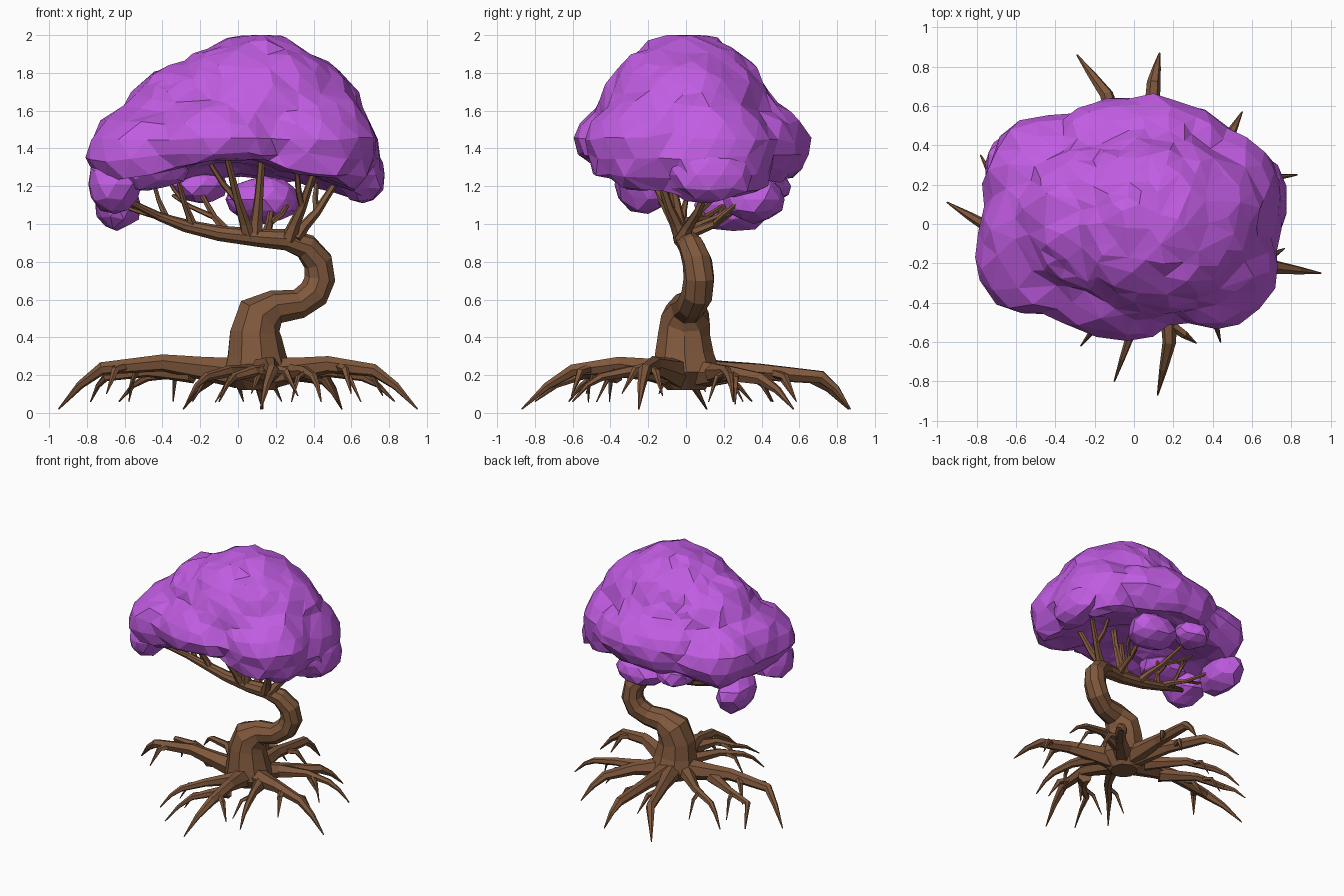
import bpy, bmesh, math, random
from mathutils import Vector, noise

random.seed(4)


def material(name, rgb):
    m = bpy.data.materials.new(name)
    m.diffuse_color = (*rgb, 1)
    return m


BARK = material("brown bark", (0.215, 0.098, 0.046))
LEAF = material("purple leaves", (0.53, 0.108, 0.76))


def finish(bm, name, mat):
    bmesh.ops.recalc_face_normals(bm, faces=bm.faces)
    me = bpy.data.meshes.new(name)
    bm.to_mesh(me)
    bm.free()
    me.materials.append(mat)
    ob = bpy.data.objects.new(name, me)
    bpy.context.collection.objects.link(ob)
    return ob


def tube(bm, path, sides):
    """Tapered faceted tube through (x, y, z, radius) points."""
    pts = [Vector(p[:3]) for p in path]
    rings, side = [], None
    for i, p in enumerate(pts):
        t = (pts[min(i + 1, len(pts) - 1)] - pts[max(i - 1, 0)]).normalized()
        if side is None:
            side = t.cross(Vector((0.31, 0.9, 0.2))).normalized()
        side = (side - t * side.dot(t)).normalized()
        other = t.cross(side)
        ring = []
        for k in range(sides):
            a = 2 * math.pi * k / sides
            ring.append(bm.verts.new(p + (side * math.cos(a) + other * math.sin(a)) * path[i][3]))
        rings.append(ring)
    for r0, r1 in zip(rings, rings[1:]):
        for k in range(sides):
            j = (k + 1) % sides
            bm.faces.new((r0[k], r0[j], r1[j], r1[k]))
    bm.faces.new(rings[0][::-1])
    bm.faces.new(rings[-1])


# trunk: S-bend that ends in a long limb to the left
bm = bmesh.new()
tube(bm, [(0.10, 0, 0.12, 0.10), (0.10, 0, 0.21, 0.185), (0.095, -0.01, 0.31, 0.158),
          (0.09, -0.01, 0.42, 0.14), (0.115, 0, 0.51, 0.132), (0.20, 0.01, 0.56, 0.092),
          (0.32, 0.03, 0.575, 0.08), (0.40, 0.06, 0.63, 0.085), (0.435, 0.07, 0.71, 0.083),
          (0.425, 0.06, 0.80, 0.08), (0.36, 0.03, 0.88, 0.07), (0.26, 0, 0.915, 0.058),
          (0.12, -0.02, 0.925, 0.05), (-0.10, -0.02, 0.95, 0.042), (-0.28, -0.02, 0.99, 0.034),
          (-0.42, -0.05, 1.04, 0.024), (-0.66, -0.18, 1.16, 0.012)], 9)
finish(bm, "trunk", BARK)

# branches: start x on the limb, end point, start radius; each forks once
BRANCHES = [(0.06, (-0.06, -0.22, 1.36), 0.036), (0.09, (0.13, -0.10, 1.40), 0.038),
            (0.27, (0.41, -0.16, 1.30), 0.038), (0.30, (0.53, 0.14, 1.24), 0.036),
            (0.15, (0.18, 0.32, 1.12), 0.032), (-0.05, (-0.20, 0.36, 1.17), 0.028),
            (-0.24, (-0.33, -0.12, 1.28), 0.024), (-0.28, (-0.56, 0.22, 1.11), 0.025),
            (-0.38, (-0.46, 0.02, 1.27), 0.02)]
bm = bmesh.new()
for i, (x, b, r) in enumerate(BRANCHES):
    a, b = Vector((x, -0.02, 0.92 + max(0, 0.03 - x) * 0.25)), Vector(b)
    d = b - a
    mid = a + d * 0.5 + Vector((0, 0, -0.02))
    tube(bm, [(*a, r * 1.2), (*(a + d * 0.2), r * 0.85), (*mid, r * 0.65), (*b, r * 0.45)], 6)
    out = Vector((-d.y, d.x, 0)) * (0.35 if i % 2 else -0.35)
    tip = mid + d * 0.38 + out + Vector((-0.03, 0, 0.03))
    tube(bm, [(*mid, r * 0.55), (*(mid.lerp(tip, 0.5) + out * 0.15), r * 0.45), (*tip, r * 0.35)], 5)
finish(bm, "branches", BARK)


def root(bm, plan, height, r, tip_z, shoots):
    """Root over plan points start, bend, elbow, tip, with side shoots that bend down."""
    zs = (0.21, height, height - 0.03, tip_z)
    a, b, c, t = [Vector((*p, z)) for p, z in zip(plan, zs)]
    tube(bm, [(*a, r), (*a.lerp(b, 0.5), r * 0.75), (*b, r * 0.56), (*c, r * 0.42),
              (*(c.lerp(t, 0.5) + Vector((0, 0, 0.02))), r * 0.26), (*t, 0.004)], 6)
    along = (c - a).normalized()
    n = Vector((-along.y, along.x, 0))
    for k in range(shoots):
        p = b.lerp(c, 0.2 + 0.4 * k)
        out = along * 0.7 + n * (0.75 if k % 2 else -0.75)
        L = random.uniform(0.15, 0.20)
        tube(bm, [(*p, r * 0.33), (*(p + out * L * 0.55 + Vector((0, 0, -0.02))), r * 0.26),
                  (*(p + out * L + Vector((0, 0, -0.15))), 0.003)], 5)


# main roots (bend, elbow, tip, height) leave the trunk foot; forks leave the main roots
MAIN = [((-0.40, -0.01), (-0.72, -0.03), (-0.95, 0.11), 0.265),
        ((0.48, -0.17), (0.72, -0.22), (0.95, -0.25), 0.255),
        ((0.17, -0.36), (0.18, -0.60), (0.12, -0.87), 0.255),
        ((0.08, 0.38), (0.10, 0.72), (0.13, 0.87), 0.22),
        ((-0.04, 0.35), (-0.14, 0.66), (-0.29, 0.86), 0.22),
        ((0.32, 0.22), (0.46, 0.40), (0.55, 0.57), 0.21)]
FORKS = [((0.28, 0.15), (0.48, 0.21), (0.66, 0.23), (0.83, 0.25)),
         ((0.17, -0.36), (0.08, -0.50), (-0.02, -0.57), (-0.10, -0.80)),
         ((0.10, -0.12), (-0.05, -0.36), (-0.17, -0.49), (-0.27, -0.62)),
         ((0.28, -0.10), (0.35, -0.30), (0.40, -0.45), (0.44, -0.60)),
         ((-0.24, 0.0), (-0.48, 0.14), (-0.70, 0.20), (-0.78, 0.35)),
         ((-0.05, 0.06), (-0.28, 0.27), (-0.48, 0.36), (-0.63, 0.46))]
bm = bmesh.new()
for i, (b, c, t, h) in enumerate(MAIN):
    start = Vector((0.1, 0)).lerp(Vector(b), 0.2)
    root(bm, (start, b, c, t), h, 0.083, 0.02, 2 if i < 3 else 1)
for plan in FORKS:
    root(bm, plan, 0.22, 0.055, 0.06, 1)
finish(bm, "roots", BARK)

# main canopy: one faceted shell wrapped round overlapping ellipsoids
CENTRE = Vector((0.0, 0.03, 1.45))
BLOBS = [((0.10, 0.0, 1.50), (0.54, 0.48, 0.50)), ((-0.45, -0.02, 1.38), (0.335, 0.40, 0.28)),
         ((-0.42, 0.22, 1.36), (0.34, 0.33, 0.25)), ((-0.46, -0.2, 1.36), (0.33, 0.27, 0.25)),
         ((0.40, -0.20, 1.40), (0.34, 0.33, 0.30)), ((0.45, 0.12, 1.36), (0.31, 0.35, 0.33)),
         ((-0.08, -0.22, 1.43), (0.45, 0.36, 0.25)), ((0.03, 0.30, 1.41), (0.52, 0.36, 0.26)),
         ((-0.22, 0.02, 1.58), (0.36, 0.38, 0.28)), ((0.38, 0.02, 1.6), (0.26, 0.35, 0.28))]


def exit_distance(d, c, r):
    """Distance along d from CENTRE to the far side of an ellipsoid."""
    o = [(CENTRE[i] - c[i]) / r[i] for i in range(3)]
    v = [d[i] / r[i] for i in range(3)]
    A, B, C = sum(x * x for x in v), sum(x * y for x, y in zip(o, v)), sum(x * x for x in o) - 1
    disc = B * B - A * C
    return (-B + math.sqrt(disc)) / A if disc > 0 else 0


bm = bmesh.new()
bmesh.ops.create_icosphere(bm, subdivisions=4, radius=1)
for v in bm.verts:
    d = v.co.normalized()
    t = max(exit_distance(d, c, r) for c, r in BLOBS)
    p = CENTRE + d * t * (1 + 0.05 * noise.noise(d * 4.5))
    p += Vector([random.uniform(-0.01, 0.01) for _ in range(3)])
    reach = 0.36 if p.x > 0 else 0.27
    floor = 1.35 - reach * abs(p.x) ** 1.5 - 0.2 * max(p.y, 0) + 0.04 * noise.noise(p * 5)
    p.z = min(max(p.z, floor), 2.0)
    v.co = p
canopy = finish(bm, "canopy", LEAF)
facets = canopy.modifiers.new("larger facets", "DECIMATE")
facets.ratio = 0.6

# small hanging leaf clumps
CLUMPS = [((-0.65, -0.20, 1.21), (0.14, 0.17, 0.15)), ((-0.64, 0.25, 1.10), (0.12, 0.20, 0.13)),
          ((0.66, 0.12, 1.26), (0.12, 0.22, 0.145)), ((0.14, 0.36, 1.13), (0.19, 0.16, 0.12)),
          ((-0.20, 0.42, 1.20), (0.14, 0.13, 0.09)), ((-0.48, -0.22, 1.28), (0.22, 0.17, 0.10))]
for i, (c, r) in enumerate(CLUMPS):
    bm = bmesh.new()
    bmesh.ops.create_icosphere(bm, subdivisions=2, radius=1.04)
    for v in bm.verts:
        k = 1 + 0.18 * noise.noise(v.co * 2 + Vector((i * 3, 0, 0))) + random.uniform(-0.03, 0.03)
        v.co = Vector([c[j] + v.co[j] * r[j] * k for j in range(3)])
    finish(bm, f"leaf_clump_{i + 1}", LEAF)
